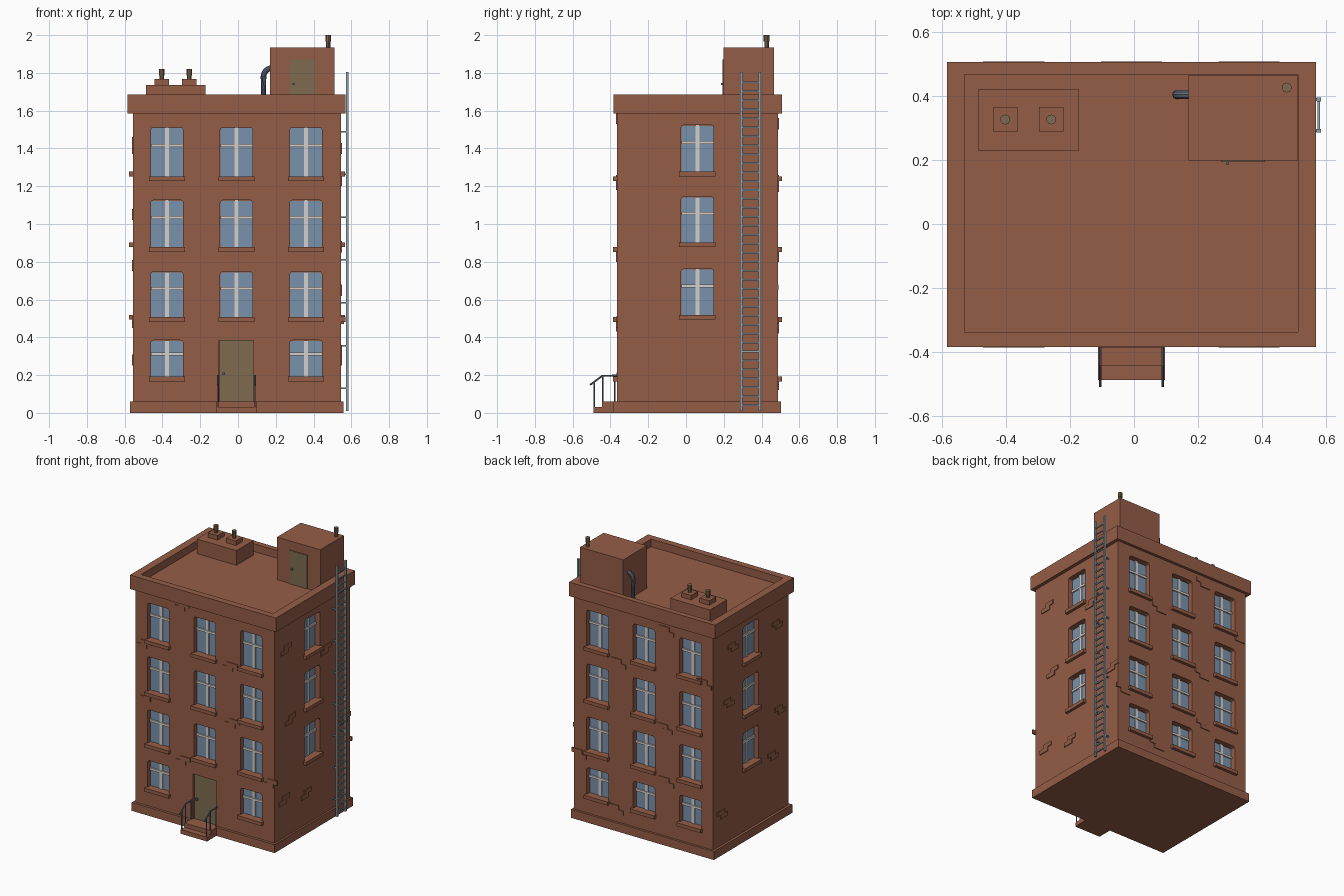
import bpy, bmesh, math
from mathutils import Vector

if "Cube" in bpy.data.objects:
    bpy.data.objects.remove(bpy.data.objects["Cube"])

def mat(name, r, g, b):
    m = bpy.data.materials.new(name)
    m.diffuse_color = (r, g, b, 1)
    m.use_nodes = True
    m.node_tree.nodes["Principled BSDF"].inputs["Base Color"].default_value = m.diffuse_color
    return m

BRICK = mat("brick", 0.30, 0.11, 0.062)
GLASS = mat("window glass", 0.19, 0.29, 0.41)
FRAME = mat("window frame", 0.66, 0.62, 0.60)
DOOR = mat("door brown", 0.21, 0.145, 0.078)
STEEL = mat("ladder steel", 0.28, 0.38, 0.43)
SLATE = mat("pipe slate", 0.12, 0.14, 0.18)

XL, XR, YF, YB = -0.555, 0.545, -0.365, 0.487   # wall planes

def finish(name, bm, material):
    bmesh.ops.recalc_face_normals(bm, faces=bm.faces)
    me = bpy.data.meshes.new(name)
    bm.to_mesh(me)
    bm.free()
    me.materials.append(material)
    ob = bpy.data.objects.new(name, me)
    bpy.context.collection.objects.link(ob)
    return ob

def boxes(name, material, items):
    """One object made of boxes (x0, x1, y0, y1, z0, z1)."""
    bm = bmesh.new()
    for x0, x1, y0, y1, z0, z1 in items:
        vs = bmesh.ops.create_cube(bm, size=1)["verts"]
        for v in vs:
            v.co = ((x0 + x1) / 2 + v.co.x * (x1 - x0),
                    (y0 + y1) / 2 + v.co.y * (y1 - y0),
                    (z0 + z1) / 2 + v.co.z * (z1 - z0))
    return finish(name, bm, material)

def on_wall(wall, u, d, z):
    """Point on a wall: u along it, d outward from it."""
    return Vector({"front": (u, YF - d, z), "back": (u, YB + d, z),
                   "right": (XR + d, u, z), "left": (XL - d, u, z)}[wall])

def wall_box(wall, u0, u1, d0, d1, z0, z1):
    a, b = on_wall(wall, u0, d0, z0), on_wall(wall, u1, d1, z1)
    return (min(a.x, b.x), max(a.x, b.x), min(a.y, b.y), max(a.y, b.y), z0, z1)

def tube(name, path, r, material, sides=8):
    """Tube swept along a path lying in one plane or straight."""
    bm = bmesh.new()
    pts = [Vector(p) for p in path]
    rings = []
    for i, p in enumerate(pts):
        t = (pts[min(i + 1, len(pts) - 1)] - pts[max(i - 1, 0)]).normalized()
        ref = Vector((1, 0, 0)) if abs(t.x) < 1e-6 else Vector((0, 1, 0))
        a = t.cross(ref).normalized()
        b = t.cross(a)
        rings.append([bm.verts.new(p + r * (math.cos(k * math.tau / sides) * a +
                      math.sin(k * math.tau / sides) * b)) for k in range(sides)])
    for lo, hi in zip(rings, rings[1:]):
        for k in range(sides):
            n = (k + 1) % sides
            bm.faces.new((lo[k], lo[n], hi[n], hi[k]))
    bm.faces.new(rings[0])
    bm.faces.new(rings[-1])
    return finish(name, bm, material)

# Window list: wall, centre, bottom, top
COLS = (-0.376, -0.008, 0.36)
ROWS = ((1.25, 1.512), (0.875, 1.127), (0.505, 0.748), (0.19, 0.385))
SIDE_ROWS = ((1.275, 1.525), (0.9, 1.145), (0.517, 0.763))
windows = [(w, c, a, b) for w in ("front", "back") for c in COLS for a, b in ROWS
           if not (w == "front" and c == COLS[1] and a < 0.3)]
windows += [(w, 0.06, a, b) for w in ("left", "right") for a, b in SIDE_ROWS]
HW, REC = 0.086, 0.04

# Walls with recessed openings
walls = boxes("walls", BRICK, [(XL, XR, YF, YB, 0.03, 1.6)])
bm = bmesh.new()
def opening(wall, u, hw, z0, z1, depth, c):
    prof = [(-hw, z0), (hw, z0), (hw, z1 - c), (hw - 0.3 * c, z1 - 0.3 * c), (hw - c, z1),
            (c - hw, z1), (0.3 * c - hw, z1 - 0.3 * c), (-hw, z1 - c)]
    lo = [bm.verts.new(on_wall(wall, u + p, -depth, z)) for p, z in prof]
    hi = [bm.verts.new(on_wall(wall, u + p, 0.02, z)) for p, z in prof]
    bm.faces.new(lo)
    bm.faces.new(hi)
    for i in range(8):
        j = (i + 1) % 8
        bm.faces.new((lo[i], lo[j], hi[j], hi[i]))
for w, c, a, b in windows:
    opening(w, c, HW, a, b, REC, 0.015)
opening("front", -0.009, 0.091, 0.05, 0.383, 0.02, 0.002)
cutter = finish("opening_cutter", bm, BRICK)
mod = walls.modifiers.new("openings", "BOOLEAN")
mod.object, mod.operation, mod.solver = cutter, "DIFFERENCE", "EXACT"
cutter.hide_render = True
cutter.hide_viewport = False
bpy.context.view_layer.objects.active = walls
walls.select_set(True)
bpy.ops.object.modifier_apply(modifier="openings")
bpy.data.objects.remove(cutter)

# Window glass, bars and sills
glass, bars, sills = [], [], []
for w, c, a, b in windows:
    g = HW - 0.001
    glass.append(wall_box(w, c - g, c + g, -REC - 0.002, -REC + 0.004, a + 0.001, b - 0.005))
    m = a + 0.63 * (b - a)
    bars.append(wall_box(w, c - 0.011, c + 0.011, -REC, -REC + 0.01, a, b - 0.001))
    bars.append(wall_box(w, c - g, c + g, -REC, -REC + 0.013, m - 0.008, m + 0.008))
    sills.append(wall_box(w, c - 0.096, c + 0.096, -0.01, 0.021, a - 0.023, a + 0.002))
boxes("window_glass", GLASS, glass)
boxes("window_bars", FRAME, bars)
boxes("window_sills", BRICK, sills)

# Loose raised brick patches
patches = {"front": ((-0.2, 1.53), (0.18, 1.2), (-0.47, 0.81), (0.2, 0.8), (-0.19, 0.43), (-0.5, 1.18), (0.5, 0.45)),
           "back": ((-0.2, 1.5), (0.18, 1.17), (0.49, 0.44), (-0.19, 0.8), (0.2, 0.12), (-0.5, 1.2), (-0.2, 0.42)),
           "right": ((-0.25, 1.37), (0.2, 1.2), (-0.27, 0.3), (-0.02, 0.25), (-0.2, 0.85), (0.42, 0.62)),
           "left": ((-0.25, 1.37), (0.3, 1.02), (-0.2, 0.45), (0.37, 0.25), (0.25, 1.4), (-0.28, 0.75))}
boxes("raised_bricks", BRICK, [wall_box(w, u - 0.045 + s, u + 0.035 + s, -0.005, 0.006, z + h, z + h + 0.03)
      for w, lst in patches.items() for u, z in lst for s, h in ((0, 0), (0.035, 0.0301))])

# Plinth, and cornice with sunken roof
boxes("plinth", BRICK, [(-0.573, 0.558, -0.383, 0.503, 0, 0.06)])
bm = bmesh.new()
outer, inner = (-0.585, 0.57, -0.385, 0.507), (-0.53, 0.513, -0.338, 0.468)
loops = []
for (x0, x1, y0, y1), z in ((outer, 1.585), (outer, 1.685), (inner, 1.685), (inner, 1.63)):
    loops.append([bm.verts.new((x, y, z)) for x, y in ((x0, y0), (x1, y0), (x1, y1), (x0, y1))])
for lo, hi in zip(loops, loops[1:]):
    for i in range(4):
        j = (i + 1) % 4
        bm.faces.new((lo[i], lo[j], hi[j], hi[i]))
bm.faces.new(loops[0])
bm.faces.new(loops[-1])
finish("cornice_and_roof", bm, BRICK)

# Front door, steps and handrails
boxes("front_door", DOOR, [(-0.099, 0.081, YF + 0.012, YF + 0.022, 0.055, 0.382)])
boxes("door_knobs", SLATE, [(-0.082, -0.068, YF - 0.002, YF + 0.014, 0.2, 0.214),
                            (0.288, 0.298, 0.184, 0.2, 1.735, 1.747)])
boxes("front_steps", BRICK, [(-0.113, 0.097, -0.489, -0.37, 0, 0.03),
                             (-0.113, 0.097, -0.445, -0.37, 0.02, 0.06)])
for side, x in (("left", -0.106), ("right", 0.09)):
    tube(side + "_handrail", [(x, -0.365, 0.197), (x, -0.442, 0.197), (x, -0.508, 0.148)], 0.005, SLATE, 6)
    for i, (y, z0, z1) in enumerate(((-0.376, 0.05, 0.197), (-0.442, 0.05, 0.197), (-0.485, 0.02, 0.165))):
        tube(f"{side}_rail_post_{i + 1}", [(x, y, z0), (x, y, z1)], 0.004, SLATE, 6)

# Roof hut with door and bent vent pipe
boxes("roof_hut", BRICK, [(0.17, 0.512, 0.199, 0.467, 1.62, 1.935)])
boxes("roof_hut_door", DOOR, [(0.273, 0.41, 0.194, 0.202, 1.63, 1.87)])
arc = [(0.18 - 0.045 * math.cos(t), 0.405, 1.78 + 0.045 * math.sin(t))
       for t in (i * math.pi / 12 for i in range(7))]
pipe = tube("vent_pipe", [(0.135, 0.405, 1.62)] + arc, 0.015, SLATE, 10)

# Chimney stack with pots, plus the hut flue
boxes("chimney_stack", BRICK, [(-0.486, -0.172, 0.228, 0.422, 1.62, 1.735),
                               (-0.441, -0.365, 0.29, 0.366, 1.73, 1.767),
                               (-0.297, -0.22, 0.29, 0.366, 1.73, 1.767)])
for i, (x, y, z0, z1) in enumerate(((-0.403, 0.327, 1.76, 1.82), (-0.259, 0.327, 1.76, 1.82),
                                    (0.478, 0.427, 1.93, 2.0))):
    tube(f"flue_{i + 1}", [(x, y, z0), (x, y, z1 - 0.03)], 0.0125, DOOR, 10)
    tube(f"flue_cap_{i + 1}", [(x, y, z1 - 0.035), (x, y, z1)], 0.0155, DOOR, 10)

# Wall ladder: rails, rungs and brackets
ladder = [(0.572, 0.585, y - 0.006, y + 0.006, 0.01, 1.805) for y in (0.292, 0.39)]
ladder += [(0.575, 0.582, 0.292, 0.39, z - 0.004, z + 0.004)
           for z in (0.04 + 0.0475 * i for i in range(37))]
ladder += [(XR - 0.005, 0.575, y - 0.004, y + 0.004, z - 0.004, z + 0.004)
           for y in (0.292, 0.39) for z in (0.13 + 0.2265 * i for i in range(7))]
boxes("wall_ladder", STEEL, ladder)
